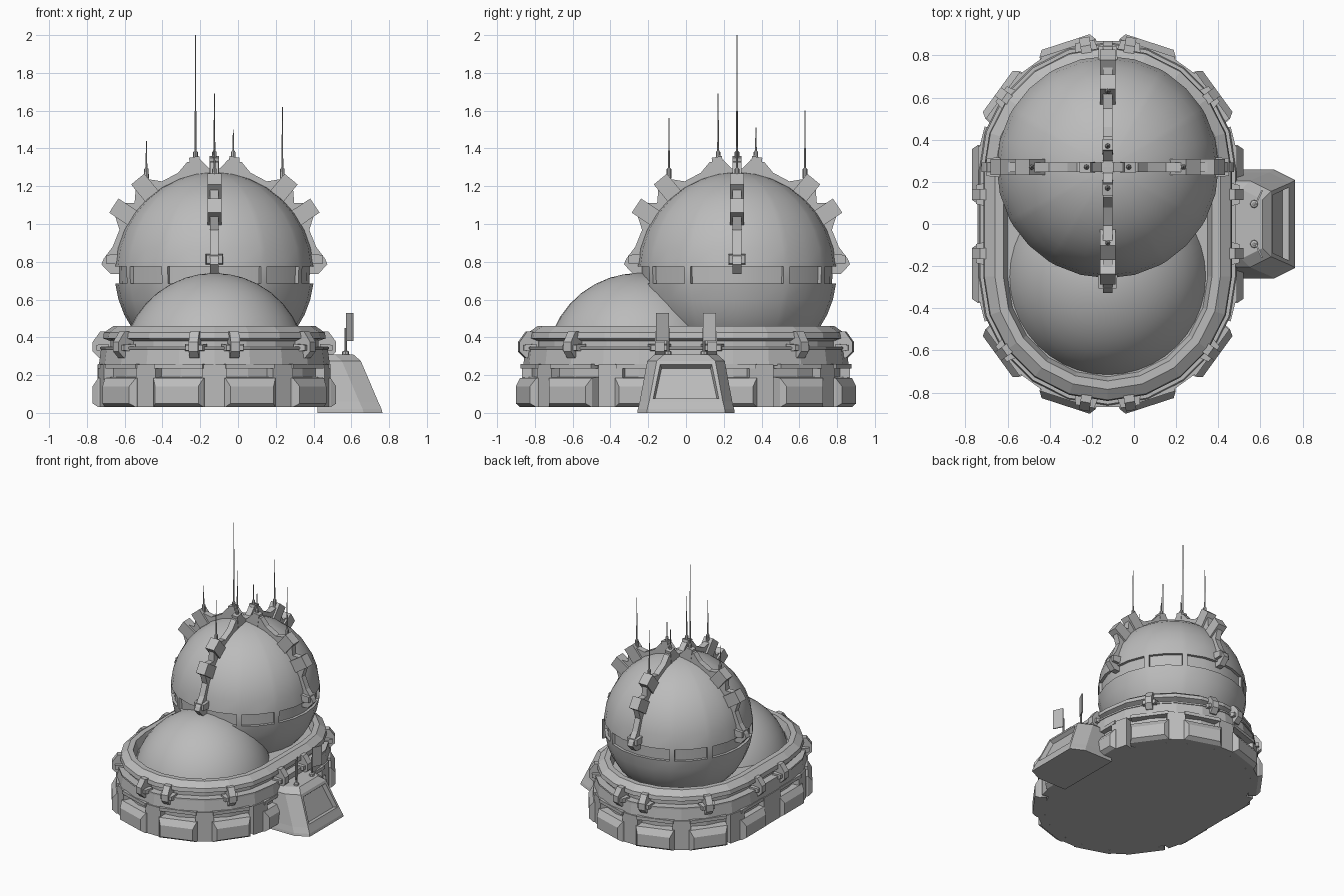
import bpy, bmesh
from math import sin, cos, radians, sqrt, pi
from mathutils import Matrix, Vector

if "Cube" in bpy.data.objects:
    bpy.data.objects.remove(bpy.data.objects["Cube"])

CX = -0.125          # centre line of the building
ARC = 0.25           # y of the centres of the rounded ends

grey = bpy.data.materials.new("plain_grey")
grey.use_nodes = True
grey.diffuse_color = (0.5, 0.5, 0.5, 1)
grey.node_tree.nodes["Principled BSDF"].inputs["Base Color"].default_value = (0.5, 0.5, 0.5, 1)


def loft(name, rings, matrix=None, smooth=False, edit=None):
    """Skin a stack of closed rings, cap both ends, optionally edit the mesh."""
    bm = bmesh.new()
    rows = [[bm.verts.new(p) for p in ring] for ring in rings]
    n = len(rows[0])
    for a, b in zip(rows, rows[1:]):
        for i in range(n):
            j = (i + 1) % n
            bm.faces.new((a[i], a[j], b[j], b[i]))
    bm.faces.new(rows[0])
    bm.faces.new(rows[-1])
    bmesh.ops.recalc_face_normals(bm, faces=bm.faces)
    if edit:
        edit(bm)
    if matrix:
        bm.transform(matrix)
    bmesh.ops.recalc_face_normals(bm, faces=bm.faces)
    mesh = bpy.data.meshes.new(name)
    bm.to_mesh(mesh)
    bm.free()
    mesh.materials.append(grey)
    ob = bpy.data.objects.new(name, mesh)
    bpy.context.collection.objects.link(ob)
    if smooth:
        bpy.ops.object.select_all(action='DESELECT')
        ob.select_set(True)
        bpy.context.view_layer.objects.active = ob
        bpy.ops.object.shade_smooth_by_angle(angle=radians(30))
    return ob


def rect(w, d, z0, z1):
    """Upright rectangle at depth d: x is width, y is outward."""
    return [(-w / 2, d, z0), (w / 2, d, z0), (w / 2, d, z1), (-w / 2, d, z1)]


def prism(name, profile, width, matrix):
    """Extrude an outward/up profile sideways."""
    return loft(name, [[(x, d, z) for d, z in profile] for x in (-width / 2, width / 2)], matrix)


def circle(r, z, x=0, y=0, n=8):
    return [(x + r * cos(2 * pi * i / n), y + r * sin(2 * pi * i / n), z) for i in range(n)]


def stadium(r, z):
    pts = []
    for s, start in ((1, 0), (-1, 180)):
        for i in range(11):
            a = radians(start + 18 * i)
            pts.append((CX + r * cos(a), s * ARC + r * sin(a), z))
    return pts


def frame(nx, ny, x, y, z=0):
    """Local frame: x sideways, y outward along (nx, ny), z up."""
    return Matrix(((ny, nx, 0, x), (-nx, ny, 0, y), (0, 0, 1, z), (0, 0, 0, 1)))


def sites(spots):
    """Mirror (angle from y axis, end centre) spots to all four quarters."""
    for a, y in spots:
        for sx in ((1, -1) if a else (1,)):
            for sy in ((1, -1) if y else (1,)):
                yield a, frame(sx * sin(radians(a)), sy * cos(radians(a)), CX, sy * y)


# Oblong base with clamp groove, rolled rim and sunken roof
loft("base_wall", [stadium(r, z) for r, z in (
    (0.575, 0.03), (0.575, 0.25), (0.612, 0.25), (0.6, 0.34), (0.55, 0.345), (0.55, 0.38),
    (0.59, 0.395), (0.585, 0.425), (0.535, 0.46), (0.495, 0.46), (0.475, 0.4))])
loft("base_cable", [stadium(0.54, 0.335), stadium(0.606, 0.337), stadium(0.606, 0.35), stadium(0.54, 0.352)])

# Wall ribs and bumpers between them
for a, m in sites([(0, ARC), (36, ARC), (76, ARC), (90, 0)]):
    w = 0.2 if a == 90 else 0.13
    loft("wall_rib", [rect(w, 0.53, 0.03, 0.255), rect(w, 0.618, 0.03, 0.255)], m)
for a, m in sites([(18, ARC), (54, ARC), (90, 0.235)]):
    loft("bumper", [rect(0.29, 0.56, 0.03, 0.19), rect(0.28, 0.615, 0.03, 0.185),
                    rect(0.24, 0.645, 0.05, 0.14)], m)
    loft("bumper_lintel", [rect(0.28, 0.56, 0.235, 0.26), rect(0.27, 0.615, 0.235, 0.26)], m)

# Clamps across the groove
clamp = [(0.53, 0.29), (0.61, 0.29), (0.645, 0.325), (0.645, 0.375), (0.605, 0.43), (0.53, 0.43)]
for a, m in sites([(10, ARC), (54, ARC), (90, 0.14)]):
    prism("clamp", clamp, 0.05, m)
    loft("clamp_bar", [rect(0.12, 0.56, 0.325, 0.365), rect(0.09, 0.625, 0.33, 0.36)], m)

# Low front dome
DZ, DR = 0.25, 0.49
loft("front_dome", [circle(DR * cos(radians(e)), DZ + DR * sin(radians(e)), CX, -0.25, 40)
                    for e in (14, 22, 32, 42, 52, 62, 72, 80, 87)], smooth=True)

# Main sphere with a band of recessed windows
SY, SZ, SR = 0.27, 0.745, 0.528
LON = [q + a for q in (0, 90, 180, 270) for a in (-28, -14, 0, 14, 28, 32, 45, 58)]
BAND = (0.685, 0.775)


def cut_windows(bm):
    def is_window(f):
        c = f.calc_center_median()
        if not BAND[0] < c.z < BAND[1]:
            return False
        lon = (Vector((c.x, c.y)).angle_signed(Vector((1, 0))) * 180 / pi + 28) % 90
        return not (56 < lon < 60 or lon > 86)
    panes = [f for f in bm.faces if is_window(f)]
    out = bmesh.ops.extrude_face_region(bm, geom=panes)
    for v in out["geom"]:
        if isinstance(v, bmesh.types.BMVert):
            v.co.x *= 0.96
            v.co.y *= 0.96
    bmesh.ops.delete(bm, geom=panes, context='FACES')


heights = [0.36, 0.44, 0.52, 0.6, BAND[0], BAND[1]]
heights += [SZ + SR * sin(radians(e)) for e in (14, 25, 36, 47, 58, 69, 79, 87)]
loft("main_sphere", [[(sqrt(SR ** 2 - (z - SZ) ** 2) * cos(radians(a)),
                       sqrt(SR ** 2 - (z - SZ) ** 2) * sin(radians(a)), z) for a in LON]
                     for z in heights],
     Matrix.Translation((CX, SY, 0)), smooth=True, edit=cut_windows)

# Four arched struts with blocks and antennas, meeting at the top
outer = [(-1, 0.55), (4, 0.6), (7, 0.59), (14, 0.555), (24, 0.55), (30, 0.61), (37, 0.61),
         (41, 0.56), (47, 0.61), (54, 0.61), (60, 0.555), (70, 0.56), (76, 0.6), (83, 0.6),
         (87, 0.55), (90, 0.55)]


def polar(a, r):
    return r * cos(radians(a)), r * sin(radians(a))


strut = [polar(a, r) for a, r in outer] + [polar(a, 0.5) for a, r in reversed(outer)]
antennas = {(1, 0): (1.5, 1.62), (-1, 0): (2.0, 1.44), (0, 1): (1.51, 1.6), (0, -1): (1.69, 1.56)}
for (nx, ny), tops in antennas.items():
    m = frame(nx, ny, CX, SY, SZ)
    prism("strut", strut, 0.045, m)
    for a, half, r, w in ((33.5, 4, 0.64, 0.075), (50.5, 4, 0.64, 0.075), (80, 2.5, 0.62, 0.05)):
        prism("strut_block", [polar(a - half - 1, 0.52), polar(a - half, r),
                              polar(a + half, r), polar(a + half + 1, 0.52)], w, m)
    loft("strut_foot", [rect(0.095, 0.49, 0.04, 0.1), rect(0.085, 0.575, 0.045, 0.09)], m)
    loft("strut_post", [rect(0.04, 0.49, -0.01, 0.06), rect(0.04, 0.548, -0.01, 0.06)], m)
    for d, z, top in ((0.1, 1.33, tops[0]), (0.36, 1.24, tops[1])):
        x, y = CX + nx * d, SY + ny * d
        loft("antenna", [circle(0.013, z, x, y), circle(0.012, z + 0.05, x, y),
                         circle(0.005, z + 0.06, x, y), circle(0.002, top, x, y)])


# Entrance block with a recessed doorway
def cut_door(bm):
    door = [f for f in bm.faces if f.normal.x > 0.7 and 0.1 < f.calc_center_median().z < 0.2]
    bmesh.ops.inset_individual(bm, faces=door, thickness=0.028)
    edges = [e for e in door[0].edges]
    bmesh.ops.inset_individual(bm, faces=door, thickness=0.012, depth=-0.03)


def entrance_ring(z, front, half):
    return [(0.42, -half, z), (front - 0.1, -half, z), (front, 0.05 - half, z),
            (front, half - 0.05, z), (front - 0.1, half, z), (0.42, half, z)]


loft("entrance", [entrance_ring(*r) for r in (
    (0, 0.765, 0.258), (0.02, 0.76, 0.255), (0.06, 0.742, 0.245), (0.275, 0.65, 0.205),
    (0.31, 0.61, 0.165))], edit=cut_door)

# Posts with tilted plates on the entrance roof
for s in (1, -1):
    loft("plate_post", [circle(r, z, 0.57, s * 0.095) for r, z in
                        ((0.02, 0.3), (0.018, 0.325), (0.007, 0.33), (0.007, 0.45))])
    loft("signal_plate", [[(0.572, s * 0.092, z), (0.58, s * 0.09, z),
                           (0.612, s * 0.158, z), (0.604, s * 0.16, z)] for z in (0.38, 0.53)])
